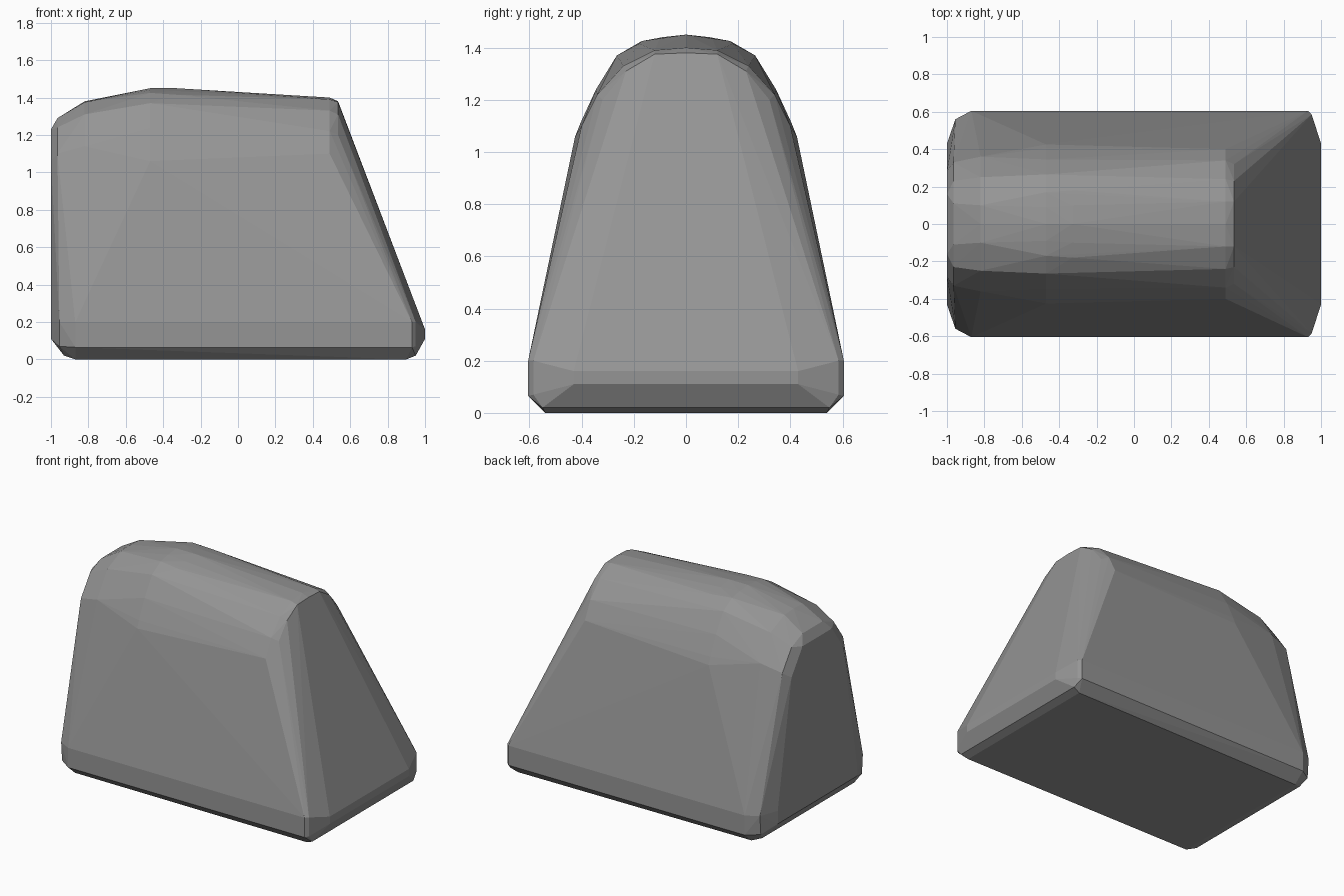
import bpy, bmesh, math

# Half cross-sections along x: (y, z) points, mirrored to -y
sections = {
    # rounded back end
    -1.00: [(0.43, 0.11), (0.43, 0.2), (0.28, 1.06), (0.16, 1.23)],
    -0.965: [(0.11, 1.29), (0.23, 1.24), (0.33, 1.1)],
    -0.955: [(0.55, 0.07), (0.56, 0.2)],
    -0.93: [(0.5, 0.02)],
    # base edge and sloping shoulder
    -0.87: [(0.605, 0.065), (0.605, 0.2), (0.53, 0.0)],
    -0.82: [(0.0, 1.38), (0.10, 1.375), (0.25, 1.31), (0.36, 1.14)],
    # highest ridge
    -0.47: [(0.0, 1.45), (0.09, 1.44), (0.17, 1.425), (0.265, 1.37),
            (0.345, 1.24), (0.405, 1.11), (0.425, 1.06)],
    -0.33: [(0.0, 1.45), (0.10, 1.435), (0.18, 1.415), (0.265, 1.36)],
    # top of the sloping end
    0.49: [(0.0, 1.40), (0.12, 1.39), (0.24, 1.33), (0.34, 1.22), (0.40, 1.10)],
    0.535: [(0.0, 1.38), (0.12, 1.375), (0.23, 1.31), (0.32, 1.2)],
    # foot of the sloping end
    0.90: [(0.54, 0.0)],
    0.93: [(0.605, 0.065), (0.605, 0.2)],
    0.95: [(0.55, 0.02), (0.585, 0.07), (0.585, 0.2)],
    1.00: [(0.43, 0.11), (0.43, 0.16)],
}

# Body: convex skin over the mirrored sections
bm = bmesh.new()
for x, pts in sections.items():
    for y, z in pts:
        for s in ((1, -1) if y else (1,)):
            bm.verts.new((x, s * y, z))
hull = bmesh.ops.convex_hull(bm, input=bm.verts)
inner = {v for v in hull["geom_interior"] if isinstance(v, bmesh.types.BMVert)}
bmesh.ops.delete(bm, geom=list(inner), context="VERTS")
bmesh.ops.dissolve_limit(bm, angle_limit=math.radians(1),
                         verts=bm.verts, edges=bm.edges)
bmesh.ops.recalc_face_normals(bm, faces=bm.faces)

mesh = bpy.data.meshes.new("rounded_wedge_body")
bm.to_mesh(mesh)
bm.free()
body = bpy.data.objects.new("rounded_wedge_body", mesh)
bpy.context.collection.objects.link(body)

# Dark grey surface
grey = bpy.data.materials.new("dark_grey")
grey.diffuse_color = (0.3, 0.3, 0.3, 1.0)
mesh.materials.append(grey)
